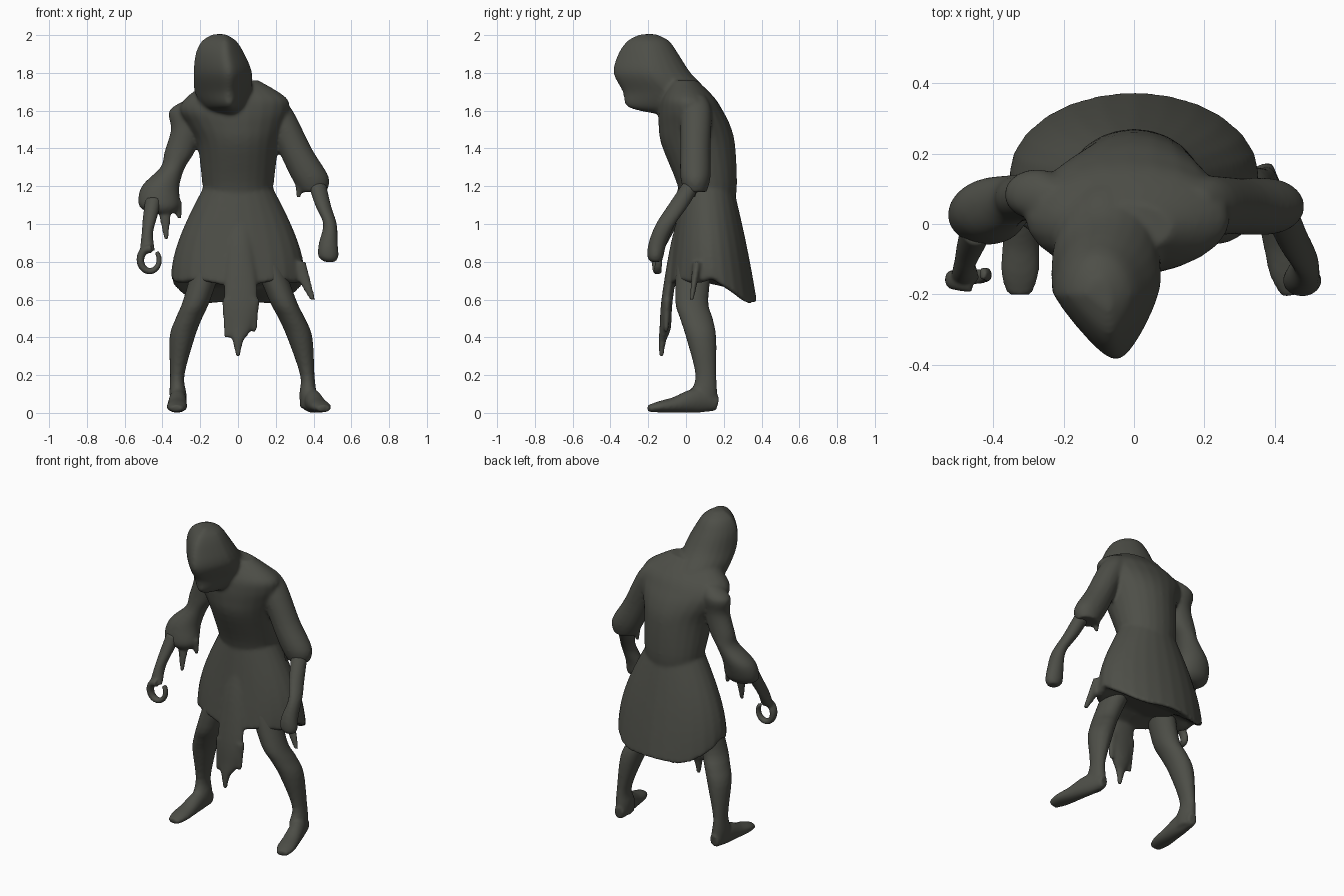
import bpy, bmesh, math
from mathutils import Vector

if "Cube" in bpy.data.objects:
    bpy.data.objects.remove(bpy.data.objects["Cube"], do_unlink=True)

SIDES = 24
ANGLES = [math.tau * i / SIDES for i in range(SIDES)]

cloth = bpy.data.materials.new("dark_olive_grey")
cloth.use_nodes = True
colour = (.075, .077, .064, 1)
cloth.diffuse_color = colour
cloth.node_tree.nodes["Principled BSDF"].inputs["Base Color"].default_value = colour


def section(x, y, z, wide, deep):
    """A cross-section: its centre and its two half sizes."""
    return Vector((x, y, z, wide, deep))


def ease(sections, steps=4):
    """Fill in a smooth curve through the given sections."""
    result = []
    last = len(sections) - 1
    for i in range(last):
        a, b = sections[i], sections[i + 1]
        before, after = sections[max(i - 1, 0)], sections[min(i + 2, last)]
        for k in range(steps):
            t = k / steps
            slope_a, slope_b = (b - before) / 2, (after - a) / 2
            rise = t * t * (3 - 2 * t)
            result.append(a + (b - a) * rise + slope_a * t * (1 - t) ** 2
                          - slope_b * t * t * (1 - t))
    return result + [sections[last]]


def level_rings(sections, point=0, lean=0):
    """Horizontal rings; point narrows the front into a ridge, lean shifts it sideways."""
    rings = []
    for x, y, z, wide, deep in ease(sections):
        ring = []
        for a in ANGLES:
            front = max(0, -math.sin(a))
            ring.append(Vector((x + wide * math.cos(a) * (1 - point * front) + lean * front,
                                y + deep * math.sin(a), z)))
        rings.append(ring)
    return rings


def path_rings(sections, reference):
    """Rings set square to the path through the section centres."""
    path = ease(sections)
    centres = [Vector(s[:3]) for s in path]
    rings = []
    for i, s in enumerate(path):
        along = centres[min(i + 1, len(path) - 1)] - centres[max(i - 1, 0)]
        side = along.cross(reference).normalized()
        up = side.cross(along).normalized()
        rings.append([centres[i] + side * s[3] * math.cos(a) + up * s[4] * math.sin(a)
                      for a in ANGLES])
    return rings


def rag(top, tip, wide):
    """A hanging shred of cloth that tapers to its tip."""
    return level_rings([section(*top, wide, .025), section(*tip, wide / 3, .012)])


def build(name, shells, voxel=.01, smooth=4):
    """Fuse overlapping closed shells into one smooth skin."""
    bm = bmesh.new()
    for rings in shells:
        loops = [[bm.verts.new(p) for p in ring] for ring in rings]
        for low, high in zip(loops, loops[1:]):
            for i in range(SIDES):
                bm.faces.new((low[i - 1], low[i], high[i], high[i - 1]))
        bm.faces.new(loops[0])
        bm.faces.new(loops[-1])
    bmesh.ops.recalc_face_normals(bm, faces=bm.faces)
    mesh = bpy.data.meshes.new(name)
    bm.to_mesh(mesh)
    bm.free()
    mesh.materials.append(cloth)
    part = bpy.data.objects.new(name, mesh)
    bpy.context.collection.objects.link(part)
    fuse = part.modifiers.new("fuse", "REMESH")
    fuse.mode = "VOXEL"
    fuse.voxel_size = voxel
    fuse.use_smooth_shade = True
    relax = part.modifiers.new("relax", "SMOOTH")
    relax.iterations = smooth


# Robe top with hood and torn sleeves
torso = [
    section(x=0, y=.12, z=1.1, wide=.17, deep=.14),
    section(x=0, y=.11, z=1.22, wide=.19, deep=.16),
    section(x=0, y=.065, z=1.42, wide=.215, deep=.195),
    section(x=-.01, y=.045, z=1.52, wide=.255, deep=.19),
    section(x=-.02, y=.025, z=1.6, wide=.29, deep=.17),
    section(x=-.01, y=.01, z=1.67, wide=.265, deep=.14),
    section(x=-.02, y=-.01, z=1.76, wide=.13, deep=.07),
]
hood = [
    section(x=-.07, y=-.02, z=1.58, wide=.08, deep=.12),
    section(x=-.075, y=-.095, z=1.62, wide=.11, deep=.215),
    section(x=-.08, y=-.11, z=1.7, wide=.15, deep=.225),
    section(x=-.08, y=-.18, z=1.8, wide=.155, deep=.205),
    section(x=-.095, y=-.2, z=1.9, wide=.13, deep=.16),
    section(x=-.1, y=-.2, z=1.97, wide=.09, deep=.11),
    section(x=-.1, y=-.2, z=2.005, wide=.03, deep=.04),
]
left_sleeve = [
    section(x=.18, y=.06, z=1.68, wide=.04, deep=.04),
    section(x=.21, y=.055, z=1.6, wide=.08, deep=.08),
    section(x=.3, y=.05, z=1.4, wide=.09, deep=.08),
    section(x=.38, y=.05, z=1.25, wide=.1, deep=.08),
    section(x=.4, y=.05, z=1.17, wide=.07, deep=.06),
]
right_sleeve = [
    section(x=-.23, y=.07, z=1.66, wide=.04, deep=.04),
    section(x=-.275, y=.085, z=1.6, wide=.09, deep=.07),
    section(x=-.275, y=.075, z=1.5, wide=.08, deep=.065),
    section(x=-.31, y=.075, z=1.38, wide=.08, deep=.065),
    section(x=-.345, y=.07, z=1.3, wide=.065, deep=.07),
    section(x=-.41, y=.045, z=1.2, wide=.1, deep=.085),
    section(x=-.417, y=.02, z=1.1, wide=.11, deep=.08),
    section(x=-.405, y=.01, z=1.06, wide=.07, deep=.05),
]
shreds = [rag(top=(-.39, 0, 1.1), tip=(-.38, -.03, .92), wide=.04),
          rag(top=(-.33, .02, 1.12), tip=(-.31, .02, 1.03), wide=.035),
          rag(top=(.33, .04, 1.22), tip=(.32, .04, 1.14), wide=.03)]

# Flared skirt: the hem hangs low behind over a shallow underside
skirt = []
for step in range(13):
    t = step / 12
    wide = .18 + .175 * math.sin(t * math.pi / 2)
    deep = .14 + .095 * t
    ring = []
    for a in ANGLES:
        back = math.sin(a)
        hem = .04 - .14 * max(0, back) ** .7 - .03 * max(0, -back) + .012 * math.sin(5 * a)
        ring.append(Vector((wide * math.cos(a), .11 + .03 * t + deep * back,
                            1.2 - .52 * t + hem * t ** 3)))
    skirt.append(ring)
hem_ring = skirt[-1]
middle = sum(hem_ring, Vector()) / SIDES
for scale, lift in ((.94, -.01), (.75, .01), (.5, .03)):
    skirt.append([middle.lerp(p, scale) + Vector((0, 0, lift)) for p in hem_ring])

# Torn front flap and skirt shreds
front_flap = [
    section(x=.01, y=-.035, z=1, wide=.05, deep=.02),
    section(x=.01, y=-.06, z=.85, wide=.07, deep=.03),
    section(x=.015, y=-.1, z=.6, wide=.09, deep=.03),
    section(x=.01, y=-.11, z=.45, wide=.065, deep=.03),
    section(x=0, y=-.125, z=.38, wide=.03, deep=.02),
    section(x=0, y=-.13, z=.3, wide=.012, deep=.014),
]
shreds += [rag(top=(.07, -.1, .6), tip=(.085, -.105, .43), wide=.045),
           rag(top=(-.04, -.1, .6), tip=(-.06, -.115, .4), wide=.045),
           rag(top=(.31, .06, .8), tip=(.395, .03, .6), wide=.05)]
build("hooded_robe", [level_rings(torso), level_rings(hood, point=.5, lean=.03),
                      level_rings(left_sleeve), level_rings(right_sleeve),
                      skirt, level_rings(front_flap)] + shreds, smooth=8)

# Bare legs: the right stands closer in, the left foot turns outward
leg = [
    section(x=.14, y=.05, z=.85, wide=.08, deep=.1),
    section(x=.235, y=.03, z=.6, wide=.072, deep=.088),
    section(x=.285, y=.055, z=.5, wide=.07, deep=.087),
    section(x=.327, y=.08, z=.4, wide=.067, deep=.08),
    section(x=.367, y=.105, z=.2, wide=.038, deep=.055),
    section(x=.37, y=.093, z=.1, wide=.045, deep=.073),
    section(x=.37, y=.093, z=.025, wide=.04, deep=.07),
]
foot = [
    section(x=.37, y=.165, z=.05, wide=.03, deep=.04),
    section(x=.37, y=.06, z=.065, wide=.045, deep=.065),
    section(x=.37, y=-.06, z=.042, wide=.052, deep=.042),
    section(x=.37, y=-.14, z=.032, wide=.054, deep=.03),
    section(x=.37, y=-.2, z=.022, wide=.035, deep=.018),
]
for name, side, inset, turn in (("left_leg", 1, 0, .25), ("right_leg", -1, .07, .04)):
    stance = [s.copy() for s in leg]
    sole = [s.copy() for s in foot]
    for s in stance + sole:
        s[0] = side * (s[0] - inset * (.85 - s[2]))
    for s in sole:
        s[0] += side * turn * (.14 - s[1])
    build(name, [level_rings(stance), path_rings(sole, Vector((0, 0, 1)))])

# Left forearm with a closed, hanging hand
left_forearm = [
    section(x=.41, y=.05, z=1.24, wide=.05, deep=.05),
    section(x=.45, y=-.04, z=1.1, wide=.042, deep=.055),
    section(x=.487, y=-.108, z=1, wide=.036, deep=.052),
    section(x=.478, y=-.15, z=.9, wide=.05, deep=.048),
    section(x=.478, y=-.162, z=.83, wide=.054, deep=.043),
    section(x=.487, y=-.16, z=.8, wide=.03, deep=.03),
]
build("left_forearm", [level_rings(left_forearm)])

# Right forearm with fingers curled into a ring
right_forearm = [
    section(x=-.445, y=-.01, z=1.14, wide=.045, deep=.05),
    section(x=-.465, y=-.063, z=1.04, wide=.038, deep=.042),
    section(x=-.48, y=-.11, z=.95, wide=.03, deep=.04),
    section(x=-.48, y=-.15, z=.86, wide=.04, deep=.03),
]
fingers = []
for i in range(13):
    a = math.radians(80 + 27 * i)
    fingers.append(section(x=-.467 + .05 * math.cos(a), y=-.165 + .002 * i,
                           z=.81 + .06 * math.sin(a), wide=.024 - .001 * i, deep=.03 - .001 * i))
build("right_forearm", [level_rings(right_forearm),
                        path_rings(fingers, Vector((0, 1, 0)))], voxel=.007)
